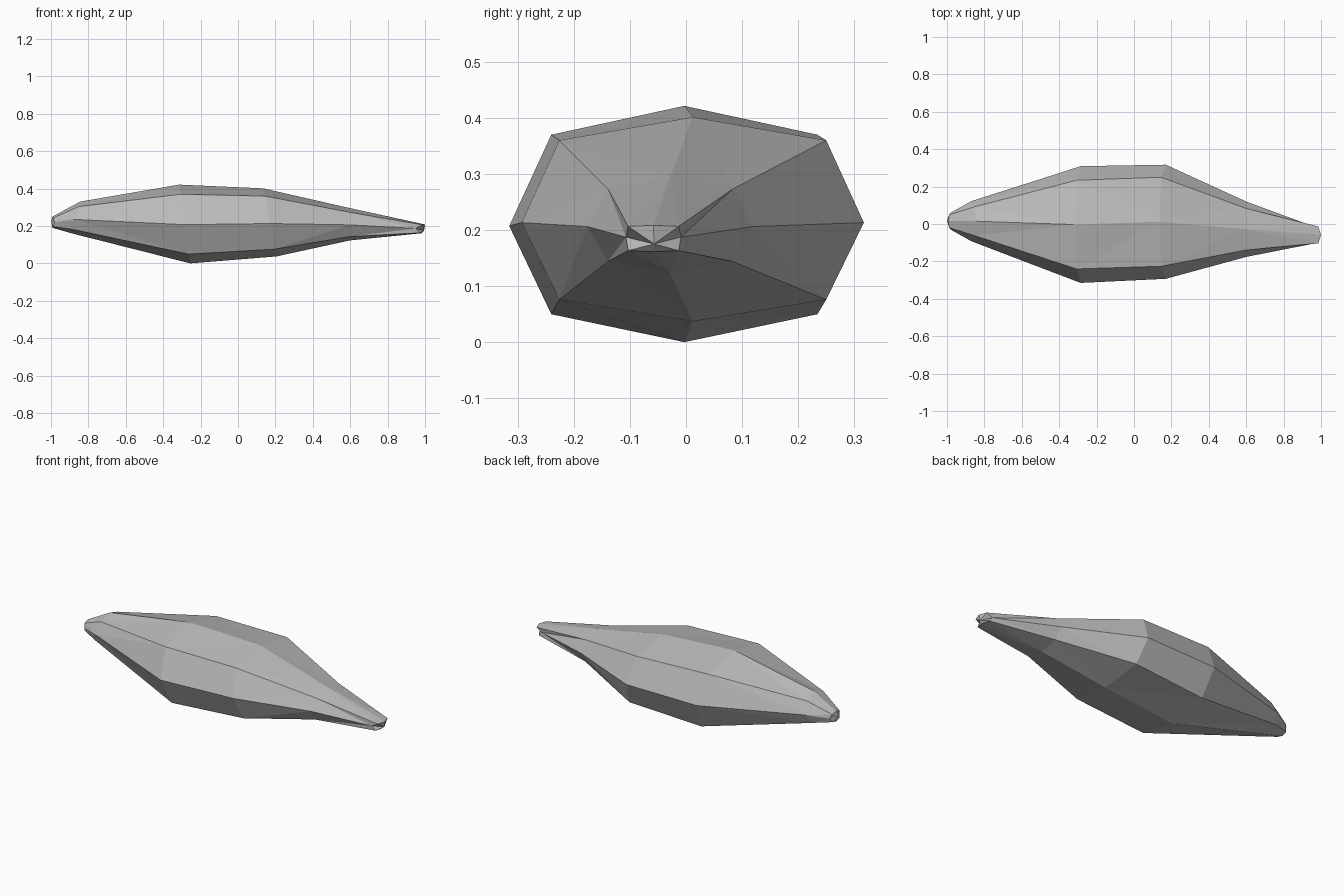
import bpy, bmesh, math

# Remove only the default cube
cube = bpy.data.objects.get("Cube")
if cube:
    bpy.data.objects.remove(cube, do_unlink=True)

# Plain stone colour
stone = bpy.data.materials.new("grey_stone")
stone.use_nodes = True
colour = (0.5, 0.5, 0.5, 1)
stone.diffuse_color = colour
stone.node_tree.nodes["Principled BSDF"].inputs["Base Color"].default_value = colour

SIDES = 8


def station(x, y, z, half_width, up, down, corner, tilt=0.0, bow=0.0):
    """One eight-sided cross-section; tilt leans it and bow pushes its top and bottom along x."""
    points = []
    for i in range(SIDES):
        angle = math.tau * i / SIDES
        c, s = math.cos(angle), math.sin(angle)
        scale = 1.0 if i % 2 == 0 else corner * math.sqrt(2)
        height = up if s > 0 else down
        points.append((x - tilt * s + bow * abs(s),
                       y + half_width * c * scale,
                       z + height * s * scale))
    return points


# Cross-sections from the blunt end to the pointed end
stations = [
    station(-0.98, 0.015, 0.22, 0.045, 0.03, 0.03, 0.75, bow=-0.012),
    station(-0.87, 0.015, 0.235, 0.107, 0.095, 0.073, 0.72, tilt=-0.025),
    station(-0.285, -0.003, 0.207, 0.312, 0.214, 0.207, 0.76, tilt=0.03),
    station(0.17, 0.012, 0.213, 0.305, 0.188, 0.176, 0.78, tilt=0.035),
    station(0.6, -0.028, 0.206, 0.148, 0.089, 0.083, 0.75),
    station(0.95, -0.058, 0.187, 0.049, 0.021, 0.026, 0.92, tilt=-0.01, bow=0.04),
]

# Faceted rock skinned over the cross-sections
bm = bmesh.new()
rings = [[bm.verts.new(p) for p in points] for points in stations]
for a, b in zip(rings, rings[1:]):
    for i in range(SIDES):
        j = (i + 1) % SIDES
        bm.faces.new((a[i], a[j], b[j], b[i]))


def cap(ring, tip):
    """Close an end with a fan of facets."""
    centre = bm.verts.new(tip)
    for i in range(SIDES):
        bm.faces.new((ring[i], ring[(i + 1) % SIDES], centre))


cap(rings[0], (-1.0, 0.018, 0.225))
cap(rings[-1], (0.995, -0.057, 0.175))
bmesh.ops.triangulate(bm, faces=bm.faces[:], quad_method="SHORT_EDGE")
bmesh.ops.recalc_face_normals(bm, faces=bm.faces[:])

mesh = bpy.data.meshes.new("rock")
bm.to_mesh(mesh)
bm.free()
mesh.materials.append(stone)
mesh.shade_flat()
rock = bpy.data.objects.new("rock", mesh)
bpy.context.collection.objects.link(rock)
